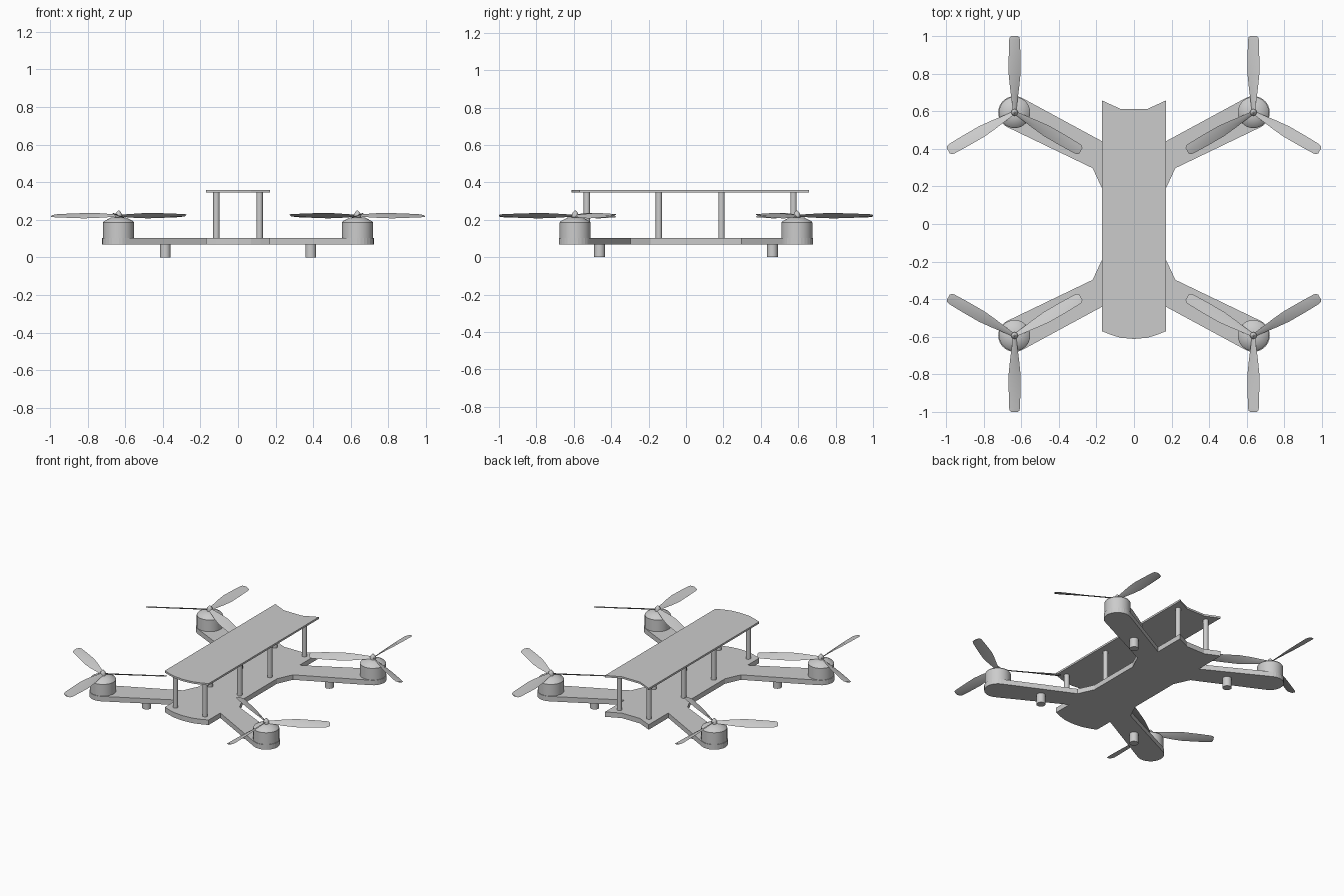
import bpy, bmesh
from math import sin, cos, tan, pi, radians

if "Cube" in bpy.data.objects:
    bpy.data.objects.remove(bpy.data.objects["Cube"])

MX, MY = 0.635, 0.593          # motor centre in the +x +y quarter


def finish(name, bm, mirror=False, smooth=False):
    bmesh.ops.recalc_face_normals(bm, faces=bm.faces)
    me = bpy.data.meshes.new(name)
    bm.to_mesh(me)
    bm.free()
    ob = bpy.data.objects.new(name, me)
    bpy.context.collection.objects.link(ob)
    if mirror:                 # repeat the quarter in all four corners
        m = ob.modifiers.new("mirror", 'MIRROR')
        m.use_axis = (True, True, False)
        m.use_mirror_merge = False
    if smooth:
        bpy.ops.object.select_all(action='DESELECT')
        ob.select_set(True)
        bpy.context.view_layer.objects.active = ob
        bpy.ops.object.shade_smooth_by_angle(angle=radians(35))
    return ob


def plate(name, outline, z0, z1):
    bm = bmesh.new()
    face = bm.faces.new([bm.verts.new((x, y, z0)) for x, y in outline])
    ext = bmesh.ops.extrude_face_region(bm, geom=[face], use_keep_orig=True)
    for v in ext["geom"]:
        if isinstance(v, bmesh.types.BMVert):
            v.co.z = z1
    finish(name, bm)


def loft(bm, rings):
    loops = [[bm.verts.new(p) for p in r] for r in rings]
    n = len(loops[0])
    for a, b in zip(loops, loops[1:]):
        for i in range(n):
            j = (i + 1) % n
            bm.faces.new((a[i], a[j], b[j], b[i]))
    bm.faces.new(loops[0][::-1])
    bm.faces.new(loops[-1])


def lathe(bm, x, y, profile, n):
    loft(bm, [[(x + r * cos(2 * pi * i / n), y + r * sin(2 * pi * i / n), z)
               for i in range(n)] for r, z in profile])


# body ends: convex front, notched back
front = [(-.17, -.57), (-.12, -.59), (-.07, -.605), (0, -.611),
         (.07, -.605), (.12, -.59), (.17, -.57)]
back = [(.17, .657), (.07, .611), (-.07, .611), (-.17, .657)]

# one arm with rounded end, then copied around the frame outline
arc = [radians(-62.5 + 180 * i / 14) for i in range(15)]
arm = ([(.17, .19), (.22, .297)]
       + [(MX + .087 * cos(a), MY + .087 * sin(a)) for a in arc]
       + [(.17, .44)])


def flip(sx, sy):
    pts = [(x * sx, y * sy) for x, y in arm]
    return pts if sx * sy > 0 else pts[::-1]


plate("base_frame", front + flip(1, -1) + flip(1, 1) + back
      + flip(-1, 1) + flip(-1, -1), .068, .103)
plate("top_plate", front + back, .346, .359)

# standoff posts between the plates
bm = bmesh.new()
for y in (-.53, -.145, .19, .575):
    for x in (-.115, .115):
        lathe(bm, x, y, [(.017, .1), (.017, .348)], 16)
finish("standoff_posts", bm, smooth=True)

# feet under the arms
bm = bmesh.new()
lathe(bm, .387, .462, [(.029, 0), (.029, .07)], 20)
finish("feet", bm, mirror=True, smooth=True)

# motors with sloped caps
bm = bmesh.new()
lathe(bm, MX, MY, [(.083, .1), (.083, .185), (.078, .192), (.04, .212), (.015, .214)], 32)
finish("motors", bm, mirror=True, smooth=True)

# propeller hubs
bm = bmesh.new()
lathe(bm, MX, MY, [(.018, .21), (.018, .228), (.012, .24), (.003, .249)], 16)
finish("propeller_hubs", bm, mirror=True, smooth=True)

# three twisted blades per propeller: radius, half chord, pitch
stations = [(.01, .009, 30), (.06, .015, 30), (.13, .024, 28), (.2, .031, 25),
            (.3, .031, 20), (.385, .029, 16), (.4, .025, 15), (.407, .016, 15)]
bm = bmesh.new()
for d in (90, 210, 330):
    a = radians(d)
    rings = []
    for r, c, p in stations:
        ring = []
        for s, t in ((-c, 0), (0, -.004), (c, 0), (0, .004)):
            # counter-clockwise edge sits high on this side
            sign = -1
            z = .222 + sign * s * tan(radians(p)) + t
            ring.append((MX + r * cos(a) - s * sin(a),
                         MY + r * sin(a) + s * cos(a), z))
        rings.append(ring)
    loft(bm, rings)
finish("propeller_blades", bm, mirror=True, smooth=True)
